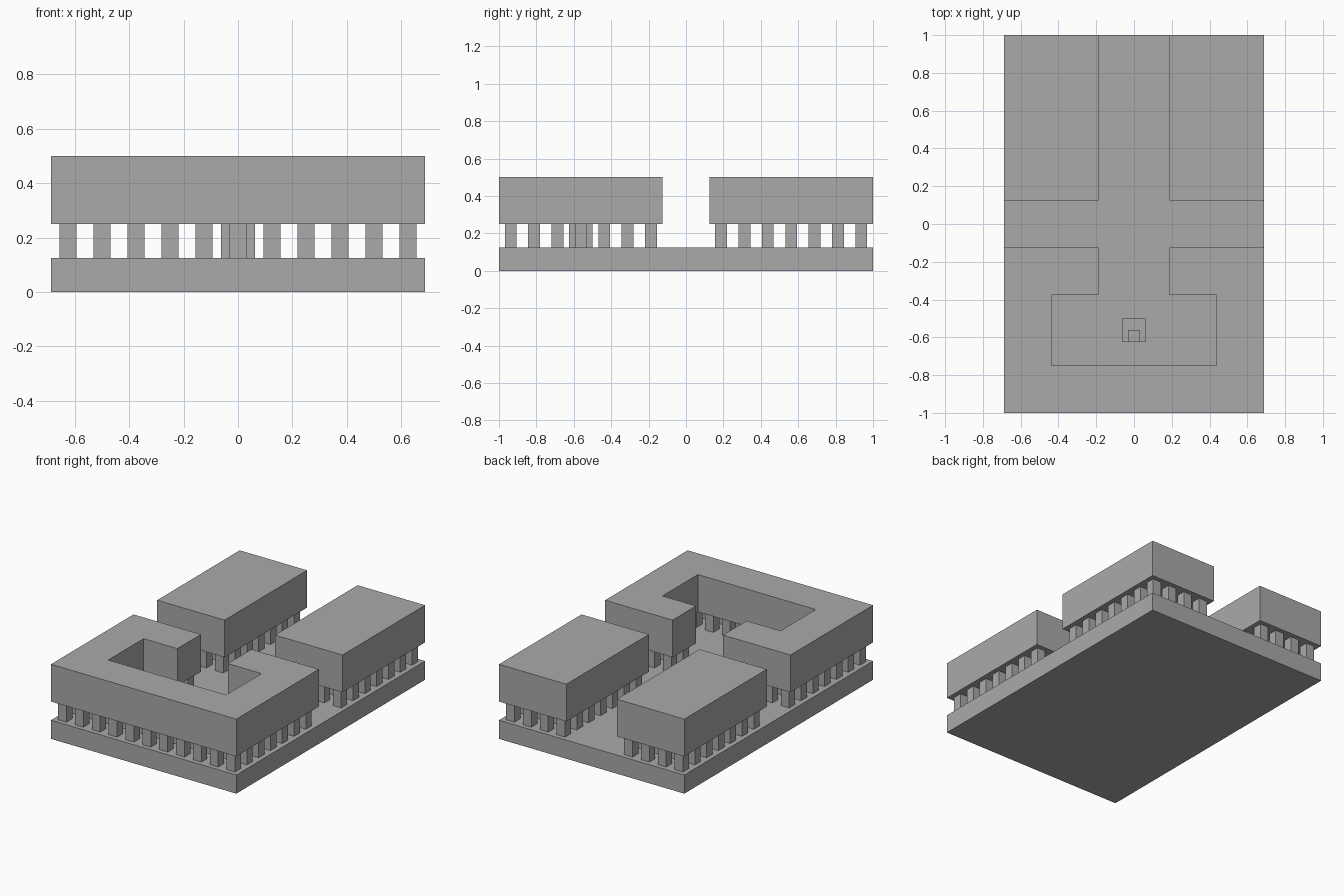
import bpy
import bmesh

default = bpy.data.objects.get("Cube")
if default:
    bpy.data.objects.remove(default, do_unlink=True)

U = 1 / 16                      # building module
BASE_TOP, ROOF_BOTTOM, ROOF_TOP = 2 * U, 4 * U, 8 * U

stone = bpy.data.materials.new("grey stone")
stone.use_nodes = True
stone.diffuse_color = (0.4, 0.4, 0.4, 1)
stone.node_tree.nodes["Principled BSDF"].inputs["Base Color"].default_value = (0.4, 0.4, 0.4, 1)


def prism(bm, outline, z0, z1):
    """Extrude a flat outline upward from z0 to z1."""
    face = bm.faces.new([bm.verts.new((x, y, z0)) for x, y in outline])
    top = bmesh.ops.extrude_face_region(bm, geom=[face])["geom"]
    verts = [v for v in top if isinstance(v, bmesh.types.BMVert)]
    bmesh.ops.translate(bm, vec=(0, 0, z1 - z0), verts=verts)


def rect(x0, x1, y0, y1):
    return [(x0, y0), (x1, y0), (x1, y1), (x0, y1)]


def build(name, outlines, z0, z1):
    bm = bmesh.new()
    for outline in outlines:
        prism(bm, outline, z0, z1)
    bmesh.ops.recalc_face_normals(bm, faces=bm.faces)
    mesh = bpy.data.meshes.new(name)
    bm.to_mesh(mesh)
    bm.free()
    mesh.materials.append(stone)
    obj = bpy.data.objects.new(name, mesh)
    bpy.context.collection.objects.link(obj)
    return obj


def scaled(points):
    return [(x * U, y * U) for x, y in points]


# Base slab
build("base", [scaled(rect(-11, 11, -16, 16))], 0, BASE_TOP)

# Front roof: a ring around a courtyard, open toward the back
half = [(11, -16), (11, -2), (3, -2), (3, -6), (7, -6), (7, -12)]
front = half + [(-x, y) for x, y in reversed(half)]
build("front_roof", [scaled(front)], ROOF_BOTTOM, ROOF_TOP)

# Two back roofs
for side, x0, x1 in (("left", 3, 11), ("right", -11, -3)):
    build(side + "_back_roof", [scaled(rect(x0, x1, 2, 16))], ROOF_BOTTOM, ROOF_TOP)


# Square columns on a regular grid, wherever a roof is overhead
def roofed(x, y):
    if abs(y) < 2 or (y > 0 and abs(x) < 3):
        return False
    courtyard = abs(x) < 7 and -12 < y < -6
    passage = abs(x) < 3 and -6 <= y < 0
    return not (courtyard or passage)


columns = [scaled(rect(x - 0.5, x + 0.5, y - 0.5, y + 0.5))
           for x in range(-10, 11, 2) for y in range(-15, 16, 2) if roofed(x, y)]
build("columns", columns, BASE_TOP, ROOF_BOTTOM)

# Courtyard pedestal with a small block on it
build("pedestal", [scaled(rect(-1, 1, -10, -8))], BASE_TOP, 4 * U)
build("pedestal_block", [scaled(rect(-0.5, 0.5, -10, -9))], 4 * U, 5 * U)
